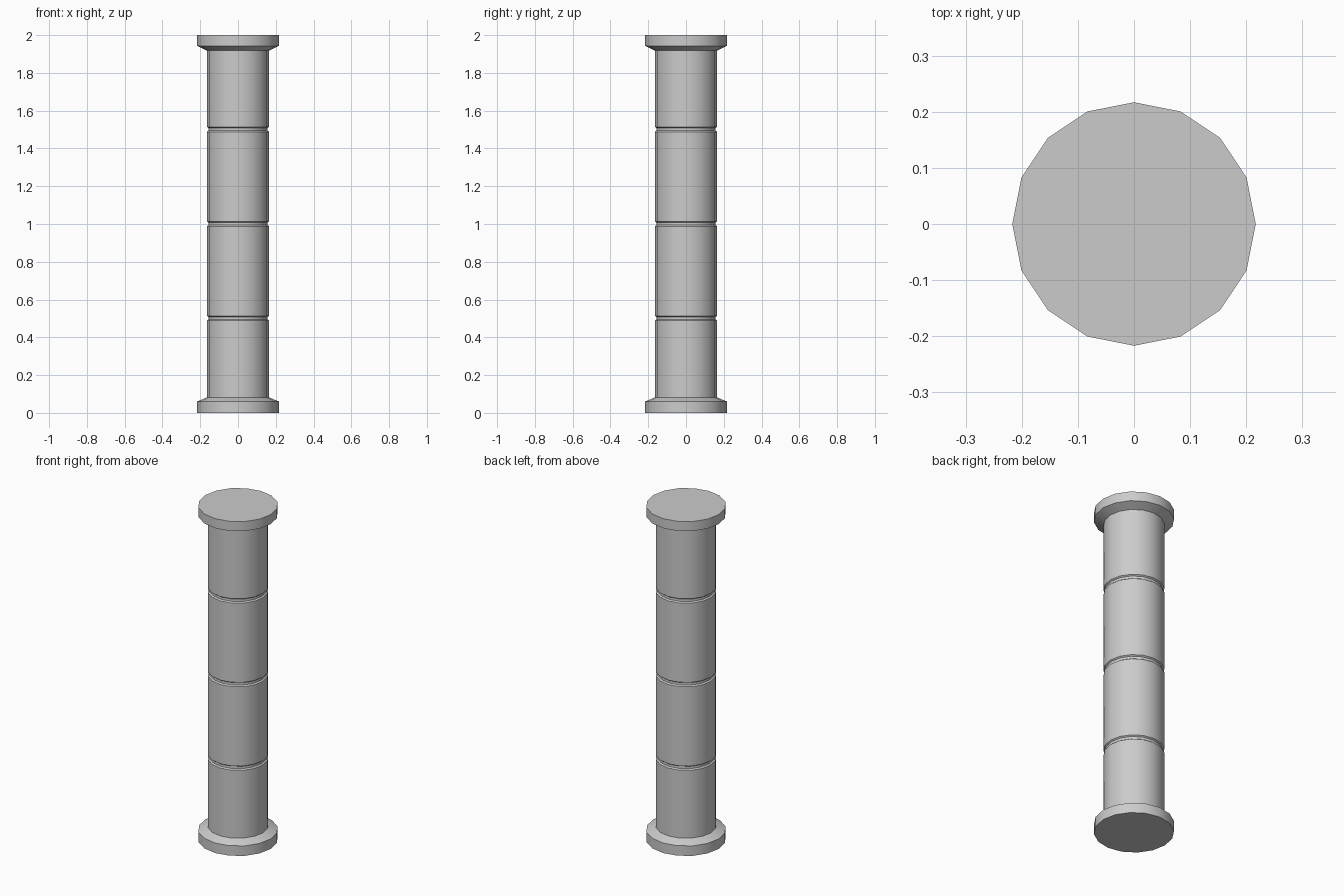
import bpy, bmesh
from math import cos, sin, tau, radians

if "Cube" in bpy.data.objects:
    bpy.data.objects.remove(bpy.data.objects["Cube"])

SIDES = 16
R_SHAFT, R_GROOVE, R_DISC = 0.165, 0.157, 0.217


def lathe(name, profile):
    """Revolve (radius, z) points, bottom to top, into a capped solid."""
    bm = bmesh.new()
    rings = [[bm.verts.new((r * cos(tau * i / SIDES), r * sin(tau * i / SIDES), z))
              for i in range(SIDES)] for r, z in profile]
    for a, b in zip(rings, rings[1:]):
        for i in range(SIDES):
            j = (i + 1) % SIDES
            bm.faces.new((a[i], a[j], b[j], b[i]))
    bm.faces.new(rings[0][::-1])
    bm.faces.new(rings[-1])
    mesh = bpy.data.meshes.new(name)
    bm.to_mesh(mesh)
    bm.free()
    obj = bpy.data.objects.new(name, mesh)
    bpy.context.collection.objects.link(obj)
    bpy.ops.object.select_all(action='DESELECT')
    obj.select_set(True)
    bpy.context.view_layer.objects.active = obj
    bpy.ops.object.shade_smooth_by_angle(angle=radians(24))
    return obj


# One column: base disc, shaft with three joint grooves, capital disc
profile = [(R_DISC, 0), (R_DISC, 0.06), (R_SHAFT, 0.082)]
for z in (0.5, 1.0, 1.5):
    profile += [(R_SHAFT, z - 0.012), (R_GROOVE, z - 0.006),
                (R_GROOVE, z + 0.008), (R_SHAFT, z + 0.014)]
profile += [(R_SHAFT, 1.918), (R_DISC, 1.943), (R_DISC, 2.0)]
lathe("column", profile)
